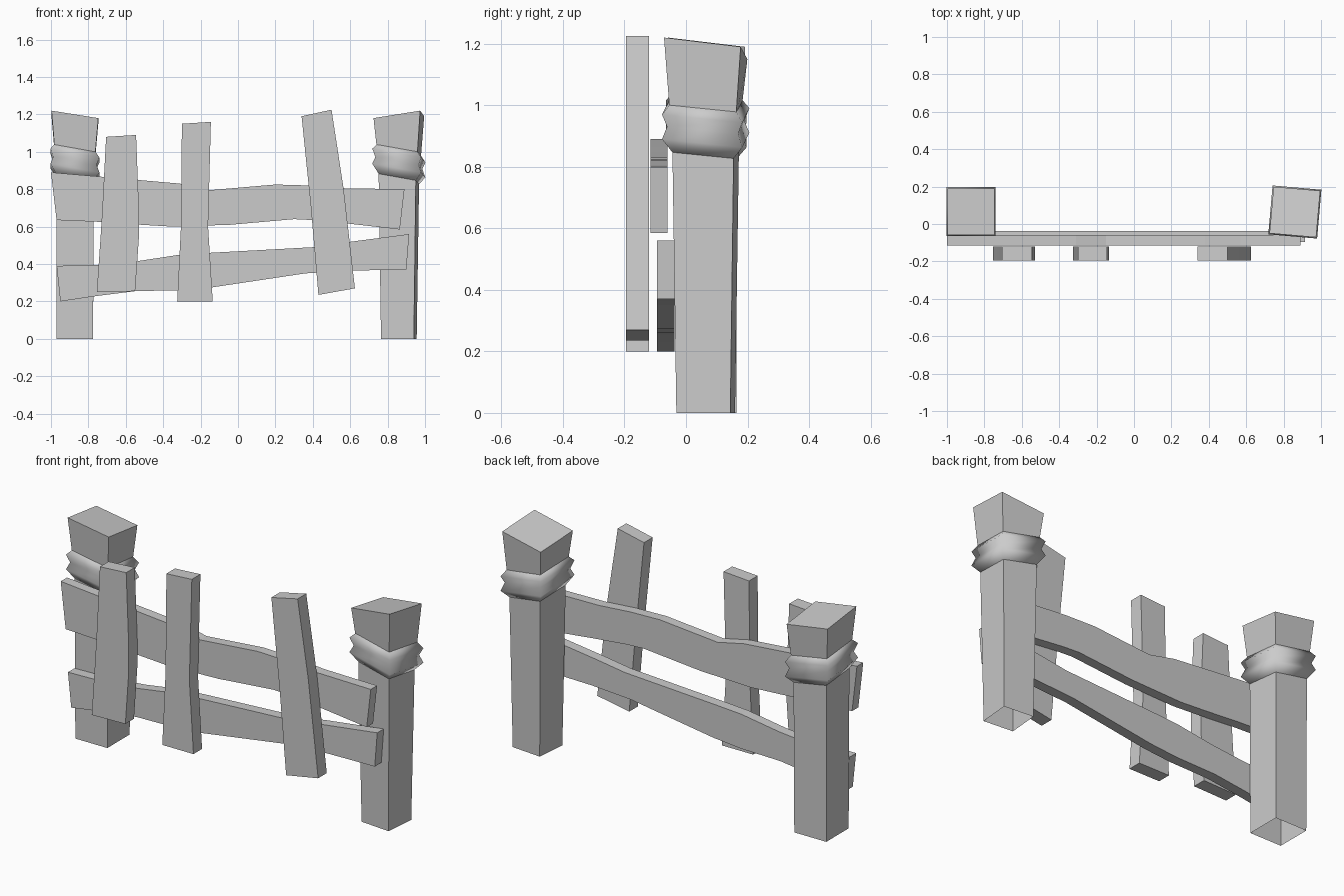
import bpy
import bmesh
from math import radians
from mathutils import Matrix, Vector

cube = bpy.data.objects.get("Cube")
if cube:
    bpy.data.objects.remove(cube)

# One plain grey for the whole fence
grey = bpy.data.materials.new("weathered grey")
grey.use_nodes = True
grey.diffuse_color = (0.6, 0.6, 0.6, 1)
grey.node_tree.nodes["Principled BSDF"].inputs["Base Color"].default_value = grey.diffuse_color


def finish(bm, name, smooth=False):
    """Turn a bmesh into a named, coloured object."""
    bmesh.ops.recalc_face_normals(bm, faces=bm.faces)
    for face in bm.faces:
        face.smooth = smooth
    mesh = bpy.data.meshes.new(name)
    bm.to_mesh(mesh)
    bm.free()
    mesh.materials.append(grey)
    obj = bpy.data.objects.new(name, mesh)
    bpy.context.collection.objects.link(obj)
    return obj


def loft(bm, rings, closed=True):
    """Skin a series of four-cornered rings; optionally cap both ends."""
    loops = [[bm.verts.new(p) for p in ring] for ring in rings]
    for a, b in zip(loops, loops[1:]):
        for i in range(4):
            j = (i + 1) % 4
            bm.faces.new((a[i], a[j], b[j], b[i]))
    if closed:
        bm.faces.new(loops[0])
        bm.faces.new(loops[-1])
    return loops


def square(width, z, slope_x=0, slope_y=0):
    """Square ring whose height leans with x and y."""
    h = width / 2
    corners = ((-h, -h), (h, -h), (h, h), (-h, h))
    return [Vector((x, y, z + x * slope_x + y * slope_y)) for x, y in corners]


def board(name, front, back, edges):
    """Crooked plank: each station gives the two opposite outline points (x, z)."""
    bm = bmesh.new()
    rings = []
    for x1, z1, x2, z2 in edges:
        rings.append([(x1, front, z1), (x1, back, z1), (x2, back, z2), (x2, front, z2)])
    loft(bm, rings)
    return finish(bm, name)


def post(side, x, y, turn, outward, base):
    """Square post, open below, with a flared slanted head and a bound wrap."""
    place = Matrix.Translation((x, y, 0)) @ Matrix.Rotation(radians(turn), 4, "Z")

    bm = bmesh.new()
    rings = [square(base, 0), square(0.2, 0.87, -0.15, -0.1),
             square(0.215, 0.98, -0.15, -0.1),
             square(0.25, 1.185, 0.16 * outward, -0.12)]
    loops = loft(bm, rings, closed=False)
    bm.faces.new(loops[-1])
    bm.transform(place)
    finish(bm, side + "_post")

    # Two swollen turns of binding, leaning across the post
    bm = bmesh.new()
    profile = [(0.2, 0.855), (0.262, 0.9), (0.232, 0.94), (0.262, 0.98), (0.21, 1.015)]
    loft(bm, [square(w, z, -0.18, -0.1) for w, z in profile], closed=False)
    bm.transform(place)
    finish(bm, side + "_post_binding", smooth=True)


post("right", -0.872, 0.066, 0, -1, 0.195)
post("left", 0.86, 0.064, -5, 1, 0.176)

# Long rails: top and bottom outline points from right to left
board("upper_rail", -0.115, -0.06, [
    (-1, 0.89, -0.97, 0.635), (-0.71, 0.865, -0.73, 0.625),
    (-0.54, 0.85, -0.52, 0.61), (-0.31, 0.83, -0.35, 0.6),
    (-0.15, 0.795, -0.04, 0.61), (0.2, 0.825, 0.3, 0.64),
    (0.38, 0.82, 0.4, 0.635), (0.57, 0.805, 0.6, 0.615), (0.89, 0.8, 0.865, 0.585)])
board("lower_rail", -0.095, -0.038, [
    (-0.97, 0.39, -0.95, 0.2), (-0.75, 0.395, -0.75, 0.23),
    (-0.54, 0.415, -0.55, 0.255), (-0.31, 0.45, -0.31, 0.26),
    (-0.15, 0.46, -0.14, 0.275), (0.4, 0.49, 0.36, 0.35),
    (0.57, 0.515, 0.6, 0.365), (0.915, 0.56, 0.9, 0.37)])

# Upright pickets: both side outline points from top to bottom
pickets = {
    "right_picket": [(-0.705, 1.08, -0.545, 1.09), (-0.725, 0.7, -0.53, 0.7),
                     (-0.735, 0.54, -0.53, 0.54), (-0.755, 0.25, -0.55, 0.255)],
    "middle_picket": [(-0.3, 1.15, -0.145, 1.16), (-0.305, 0.6, -0.16, 0.6),
                      (-0.325, 0.2, -0.135, 0.2)],
    "left_picket": [(0.34, 1.19, 0.5, 1.225), (0.39, 0.7, 0.565, 0.8),
                    (0.43, 0.235, 0.625, 0.27)],
}
for name, edges in pickets.items():
    board(name, -0.195, -0.12, edges)
